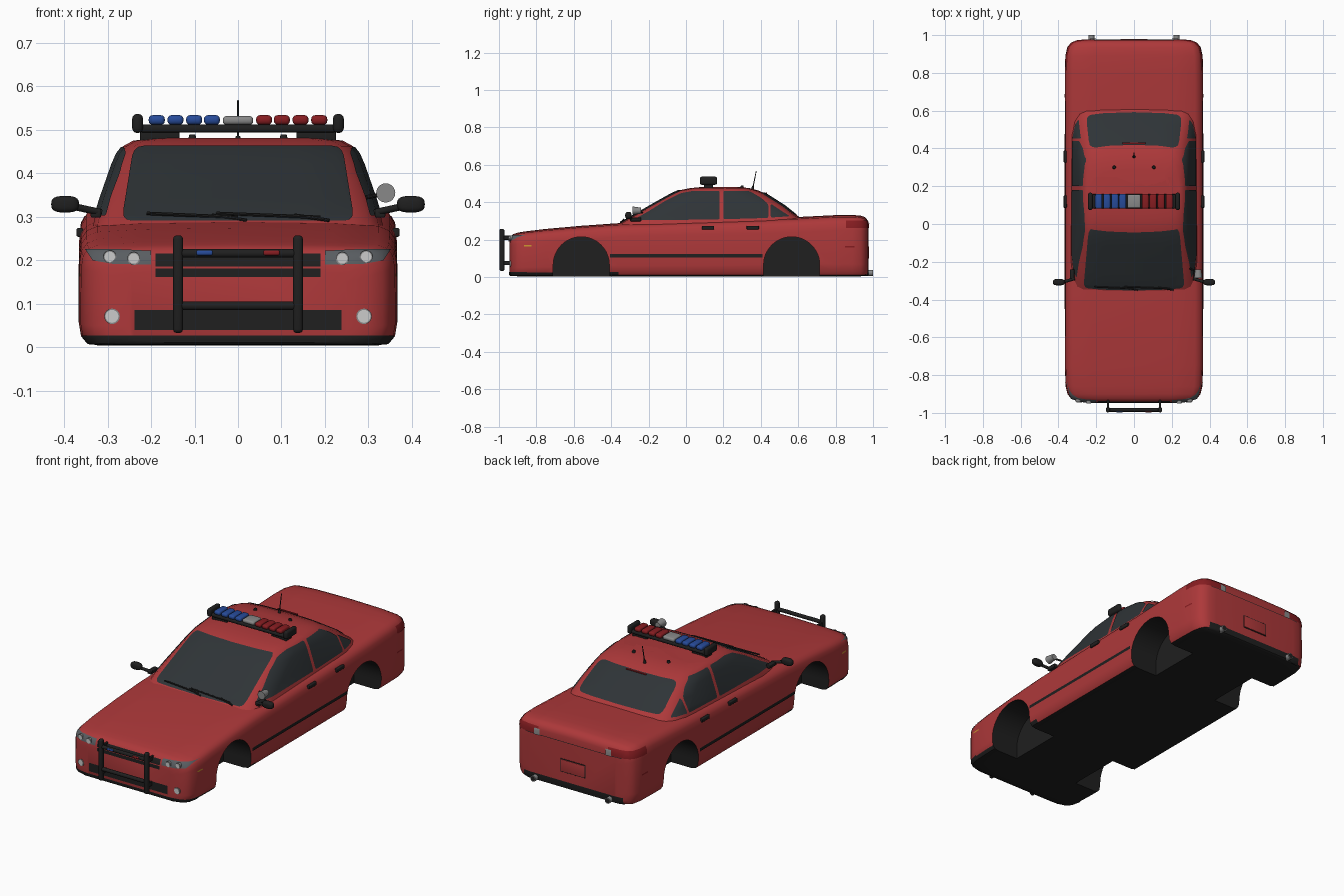
import bpy, bmesh, math
from mathutils import Vector
from mathutils.bvhtree import BVHTree

if "Cube" in bpy.data.objects:
    bpy.data.objects.remove(bpy.data.objects["Cube"])

def mat(name, r, g, b):
    m = bpy.data.materials.new(name)
    m.diffuse_color = (r, g, b, 1)
    m.use_nodes = True
    m.node_tree.nodes["Principled BSDF"].inputs["Base Color"].default_value = m.diffuse_color
    return m
RED = mat("paint_red", .42, .04, .042)
DARK = mat("black_trim", .014, .014, .014)
GLASS = mat("dark_glass", .028, .034, .038)
BLUE = mat("blue_lens", .02, .07, .32)
LENS = mat("red_lens", .24, .012, .015)
GREY = mat("grey_metal", .25, .25, .25)
LAMP = mat("lamp_housing", .10, .11, .12)
WHITE = mat("lamp_white", .6, .6, .6)
AMBER = mat("amber", .6, .3, .03)

def finish(bm, name, m, angle=35):
    me = bpy.data.meshes.new(name)
    bmesh.ops.recalc_face_normals(bm, faces=bm.faces)
    bm.to_mesh(me)
    bm.free()
    ob = bpy.data.objects.new(name, me)
    bpy.context.collection.objects.link(ob)
    me.materials.append(m)
    smooth(ob, angle)
    return ob

def smooth(ob, angle=35):
    bpy.ops.object.select_all(action='DESELECT')
    ob.select_set(True)
    bpy.context.view_layer.objects.active = ob
    bpy.ops.object.shade_smooth_by_angle(angle=math.radians(angle))

def loft(name, rings, off, m):
    bm = bmesh.new()
    vs = [[bm.verts.new(p) for p in r] for r in rings]
    n = len(vs[0])
    for a, b in zip(vs, vs[1:]):
        for i in range(n):
            bm.faces.new((a[i], a[(i + 1) % n], b[(i + 1) % n], b[i]))
    bm.faces.new(vs[0])
    bm.faces.new(vs[-1])
    bmesh.ops.recalc_face_normals(bm, faces=bm.faces)
    bm.normal_update()
    for v, d in [(v, v.normal.copy()) for v in bm.verts]:
        v.co += d * off
    return finish(bm, name, m)

def mirrored(half):
    return half + [(-x, a) for x, a in half[-2:0:-1]]

# lower body sections along y: y, half width, top z, bottom z
SECT = [(-.945, .25, .195, .012), (-.938, .30, .215, .008), (-.925, .333, .229, .005), (-.90, .352, .237, .004),
        (-.86, .362, .244, .004), (-.75, .366, .257, .004), (-.56, .367, .274, .004), (-.36, .367, .288, .004),
        (0, .367, .300, .004), (.4, .367, .312, .004), (.62, .367, .322, .004), (.8, .366, .331, .004),
        (.89, .363, .332, .004), (.935, .353, .328, .004), (.958, .335, .32, .006), (.97, .305, .305, .009), (.975, .26, .29, .012)]
SHAPE = [(0, 0), (.5, 0), (.88, 0), (.95, .02), (.985, .08), (1, .2), (1, .5), (.997, .75), (.985, .86),
         (.95, .93), (.88, .968), (.6, .99), (0, 1)]
def body(name, off=0):
    return loft(name, [[(x, y, z) for x, z in mirrored([(w * a, zb + (zt - zb) * c) for a, c in SHAPE])]
                       for y, w, zt, zb in SECT], off, RED)

# cabin sections by height: z, front y, rear y, half width
LEVELS = [(.27, -.38, .67, .336), (.30, -.335, .635, .329), (.34, -.265, .58, .317), (.38, -.195, .53, .303), (.42, -.125, .468, .289),
          (.445, -.08, .428, .278), (.463, -.04, .385, .264), (.475, .02, .34, .242), (.481, .08, .29, .2)]
def cabin(name, off=0):
    rings = []
    for z, f, r, w in LEVELS:
        half = [(0, f), (.5 * w, f + .005), (.8 * w, f + .014), (.9 * w, f + .032), (.97 * w, f + .085), (w, f + .17),
                (w, r - .16), (.96 * w, r - .08), (.88 * w, r - .035), (.78 * w, r - .016), (.5 * w, r - .005), (0, r)]
        rings.append([(x, y, z) for x, y in mirrored(half)])
    return loft(name, rings, off, RED)

def rounded(pts, r):
    out = []
    for i, p in enumerate(pts):
        p = Vector(p)
        a, b = Vector(pts[i - 1]) - p, Vector(pts[(i + 1) % len(pts)]) - p
        a, b = p + a.normalized() * min(r, a.length * .45), p + b.normalized() * min(r, b.length * .45)
        out += [a * (1 - t) ** 2 + p * 2 * t * (1 - t) + b * t * t for t in (0, .33, .67, 1)]
    return out

def prism(pts, axis, a, b):
    bm = bmesh.new()
    P = (lambda p, d: (d, p[0], p[1])) if axis == 'x' else (lambda p, d: (p[0], d, p[1]))
    f = bm.faces.new([bm.verts.new(P(p, a)) for p in pts])
    g = bmesh.ops.extrude_face_region(bm, geom=[f])['geom']
    d = Vector(P((0, 0), b - a))
    bmesh.ops.translate(bm, vec=d, verts=[v for v in g if isinstance(v, bmesh.types.BMVert)])
    return finish(bm, "cutter", DARK)

def boolean(ob, cut, op):
    mod = ob.modifiers.new("bool", 'BOOLEAN')
    mod.operation, mod.object, mod.solver = op, cut, 'EXACT'
    bpy.context.view_layer.objects.active = ob
    bpy.ops.object.modifier_apply(modifier=mod.name)
    bpy.data.objects.remove(cut)

def inlay(name, base, pts, axis, a, b, m, off=.002, r=0):
    """Thin panel that follows the base surface inside an outline."""
    ob = base(name, off)
    bm = bmesh.new()
    bm.from_mesh(ob.data)
    tree = BVHTree.FromBMesh(bm)
    bm.free()
    boolean(ob, prism(rounded(pts, r) if r else pts, axis, a, b), 'INTERSECT')
    bm = bmesh.new()
    bm.from_mesh(ob.data)
    bad = [f for f in bm.faces if tree.find_nearest(f.calc_center_median())[3] > .003]
    bmesh.ops.delete(bm, geom=bad, context='FACES')
    for f in bm.faces:
        f.material_index = 0
    bm.to_mesh(ob.data)
    bm.free()
    ob.data.materials.clear()
    ob.data.materials.append(m)
    return ob

def rect(x0, x1, z0, z1):
    return [(x0, z0), (x1, z0), (x1, z1), (x0, z1)]

def box(name, loc, size, m, bevel=.004):
    bm = bmesh.new()
    bmesh.ops.create_cube(bm, size=1)
    for v in bm.verts:
        v.co = Vector(loc) + v.co * Vector(size)
    if bevel:
        bmesh.ops.bevel(bm, geom=bm.edges[:], offset=bevel, segments=3, profile=.5, affect='EDGES')
    return finish(bm, name, m)

def tube(name, p, q, r, m, n=16, r2=None):
    p, q = Vector(p), Vector(q)
    bm = bmesh.new()
    bmesh.ops.create_cone(bm, cap_ends=True, segments=n, radius1=r, radius2=r2 or r, depth=(q - p).length)
    bm.transform((q - p).to_track_quat('Z', 'Y').to_matrix().to_4x4())
    bmesh.ops.translate(bm, vec=(p + q) / 2, verts=bm.verts)
    return finish(bm, name, m)

# main shells with wheel wells and dark underside
shell = body("body")
for yc in (-.56, .565):
    for s in (1, -1):
        arch = [(yc + .15 * math.cos(t * math.pi / 24), .065 + .15 * math.sin(t * math.pi / 24)) for t in range(25)]
        boolean(shell, prism(arch + [(yc - .15, -.05), (yc + .15, -.05)], 'x', s * .2, s * .5), 'DIFFERENCE')
shell.data.materials.clear()
for m in (RED, DARK):
    shell.data.materials.append(m)
for p in shell.data.polygons:
    c = p.center
    inwell = any(abs(c.y - yc) < .151 and c.z < .216 for yc in (-.56, .565)) and \
        (abs(p.normal.x) < .05 or abs(c.x) < .25)
    p.material_index = int(p.normal.z < -.6 and c.z < .02 or inwell and c.z > .004)
smooth(shell)
cabin("cabin")

# windscreens
inlay("windscreen", cabin, [(-.268, .291), (.268, .291), (.24, .464), (-.24, .464)], 'y', -.5, .1, GLASS, .003, .025)
inlay("rear_window", cabin, [(-.255, .335), (.255, .335), (.235, .452), (-.235, .452)], 'y', .25, .8, GLASS, .003, .03)
box("high_brake_light", (0, .428, .45), (.12, .008, .006), LENS, .001)

# front and rear panels
for z0, z1, w, n in ((.186, .216, .19, "upper_grille"), (.162, .181, .19, "middle_grille"), (.04, .086, .238, "lower_grille")):
    inlay(n, body, rect(-w, w, z0, z1), 'y', -1.1, -.8, DARK)
inlay("front_lip", body, rect(-.4, .4, .006, .027), 'y', -1.1, -.85, DARK)
inlay("rear_lip", body, rect(-.3, .3, .006, .045), 'y', .9, 1.1, DARK)
box("plate_frame", (0, .974, .13), (.152, .006, .072), DARK, .001)
box("rear_plate", (0, .976, .13), (.144, .006, .064), RED, .001)
inlay("boot_seam", body, rect(-.29, .29, .258, .261), 'y', .9, 1.1, DARK)

# parts on both sides
for s, side in ((1, "right"), (-1, "left")):
    N = lambda n: side + "_" + n
    X = (s * .15, s * .5)
    inlay(N("front_door_window"), cabin, [(-.287, .303), (-.20, .352), (-.115, .405), (-.03, .448), (.04, .461), (.18, .461), (.18, .308)],
          'x', *X, GLASS, .003, .01)
    inlay(N("rear_door_window"), cabin, [(.2, .309), (.2, .461), (.34, .459), (.40, .425), (.44, .39), (.44, .316)],
          'x', *X, GLASS, .003, .01)
    inlay(N("quarter_window"), cabin, [(.453, .318), (.453, .392), (.555, .325)], 'x', *X, GLASS, .003, .008)
    inlay(N("side_strip"), body, rect(-.405, .41, .105, .122), 'x', *X, DARK, .004)
    inlay(N("front_marker"), body, rect(-.865, -.825, .163, .170), 'x', *X, AMBER)
    inlay(N("rear_marker"), body, rect(.85, .9, .158, .166), 'x', *X, LENS)
    inlay(N("headlight"), body, [(s * .2, .19), (s * .2, .222), (s * .28, .226), (s * .352, .226), (s * .335, .2), (s * .29, .192)],
          'y', -1.1, -.82, LAMP, .003)
    inlay(N("tail_light"), body, rect(s * .21, s * .4, .262, .302), 'y', .855, 1.1, LENS, .003)
    inlay(N("reverse_light"), body, rect(s * .2, s * .232, .258, .292), 'y', .855, 1.1, GREY, .006)
    for x, y, z, r in ((.295, -.937, .208, .012), (.24, -.944, .204, .012), (.29, -.939, .071, .015)):
        tube(N("lamp_rim"), (s * x, y + .03, z), (s * x, y - .003, z), r + .003, GREY)
        tube(N("lamp"), (s * x, y + .03, z), (s * x, y - .005, z), r, WHITE)
    for y in (.118, .357):
        box(N("door_handle"), (s * .364, y, .264), (.016, .066, .02), DARK)
    # mirror with stalk
    bm = bmesh.new()
    bmesh.ops.create_uvsphere(bm, u_segments=24, v_segments=16, radius=1)
    for v in bm.verts:
        q = Vector([math.copysign(abs(c) ** .7, c) for c in v.co])
        v.co = (s * .398 + q.x * .032, -.308 + q.y * .017, .329 + q.z * .019)
    finish(bm, N("mirror"), DARK, 60)
    tube(N("mirror_stalk"), (s * .315, -.29, .31), (s * .375, -.307, .323), .008, DARK)
    box(N("mirror_base"), (s * .327, -.27, .308), (.024, .06, .02), DARK)
    # exhaust pipe
    pipe = tube(N("exhaust"), (s * .225, .93, .022), (s * .225, 1.0, .022), .016, GREY)
    tube(N("exhaust_hole"), (s * .225, .98, .022), (s * .225, 1.0002, .022), .012, DARK)
    # push bar upright, brackets and lamp
    box(N("push_bar_upright"), (s * .138, -.984, .145), (.023, .026, .225), DARK, .009)
    for z in (.075, .21):
        box(N("push_bar_bracket"), (s * .138, -.955, z), (.012, .06, .022), DARK, .002)
    box(N("push_bar_lamp"), (s * .077, -.991, .217), (.038, .012, .011), LENS if s > 0 else BLUE, .004)
    # light bar pods, end cap and foot
    for x in (.06, .101, .144, .187):
        box(N("light_pod"), (s * x, .12, .523), (.037, .078, .022), LENS if s > 0 else BLUE, .009)
    box(N("light_bar_cap"), (s * .231, .12, .515), (.025, .092, .044), DARK, .011)
    box(N("light_bar_foot"), (s * .18, .12, .487), (.09, .05, .03), DARK)
    tube(N("roof_stud"), (s * .105, .3, .472), (s * .105, .3, .489), .011, DARK, 16, .007)

# push bar cross members
tube("push_bar_top_rail", (-.138, -.984, .216), (.138, -.984, .216), .010, DARK)
tube("push_bar_low_rail", (-.138, -.984, .095), (.138, -.984, .095), .010, DARK)

# light bar base and centre lamp
box("light_bar_base", (0, .12, .503), (.45, .075, .018), DARK, .007)
box("light_bar_centre", (0, .12, .522), (.07, .072, .02), GREY, .008)

# antenna, spotlight and wipers
tube("antenna_base", (0, .355, .465), (0, .358, .486), .009, DARK, 16, .005)
tube("antenna", (0, .357, .475), (0, .376, .568), .003, DARK, 8, .002)
tube("spotlight", (.34, -.285, .355), (.34, -.24, .355), .022, GREY, 24, .016)
tube("spotlight_arm", (.295, -.235, .345), (.34, -.255, .353), .005, DARK, 10)
for x0, x1 in ((-.21, .0), (-.05, .19)):
    tube("wiper", (x0, -.333, .308), (x1, -.342, .299), .004, DARK, 8)
    tube("wiper_arm", (x1 - .06, -.336, .304), (x1 + .02, -.35, .292), .004, DARK, 8)
